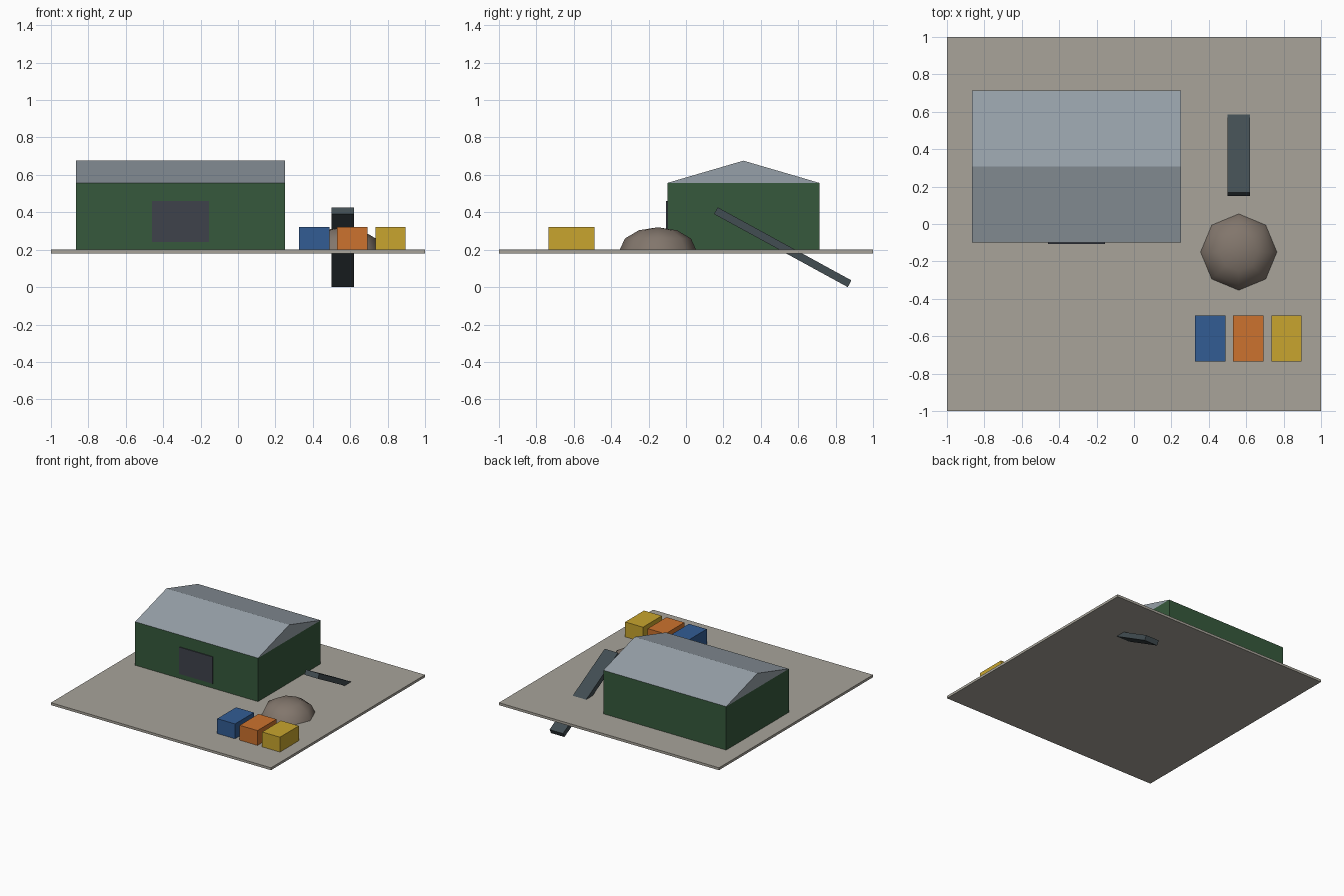
import bpy, bmesh, math
from mathutils import Matrix

if "Cube" in bpy.data.objects:
    bpy.data.objects.remove(bpy.data.objects["Cube"])


def material(name, rgb):
    """Flat material from 0-255 sRGB, stored as linear."""
    lin = [((c / 255 + 0.055) / 1.055) ** 2.4 for c in rgb]
    m = bpy.data.materials.new(name)
    m.diffuse_color = (*lin, 1)
    m.use_nodes = True
    m.node_tree.nodes["Principled BSDF"].inputs["Base Color"].default_value = m.diffuse_color
    return m


CONCRETE = material("concrete", (168, 164, 154))
GREEN = material("wall green", (54, 89, 60))
ROOF = material("roof grey", (150, 160, 168))
DOOR = material("door slate", (62, 66, 75))
BELT = material("belt dark grey", (66, 77, 82))
RUBBLE = material("rubble brown", (130, 118, 108))
BLUE = material("bin blue", (50, 92, 148))
ORANGE = material("bin orange", (204, 114, 46))
YELLOW = material("bin yellow", (200, 165, 46))


def finish(name, bm, mat):
    bmesh.ops.recalc_face_normals(bm, faces=bm.faces)
    me = bpy.data.meshes.new(name)
    bm.to_mesh(me)
    bm.free()
    me.materials.append(mat)
    ob = bpy.data.objects.new(name, me)
    bpy.context.collection.objects.link(ob)
    return ob


def box(name, x, y, z, mat):
    """Box from (min, max) ranges on each axis."""
    bm = bmesh.new()
    size = [b - a for a, b in (x, y, z)]
    mid = [(a + b) / 2 for a, b in (x, y, z)]
    bmesh.ops.create_cube(bm, size=1, matrix=Matrix.Translation(mid) @ Matrix.Diagonal((*size, 1)))
    return finish(name, bm, mat)


GROUND = 0.20
X0, X1, Y0, Y1, EAVE, RIDGE = -0.865, 0.252, -0.1, 0.714, 0.557, 0.676

# Yard slab
box("yard_slab", (-1, 1), (-1, 1), (0.18, GROUND), CONCRETE)

# Shed walls and door plate
box("shed_walls", (X0, X1), (Y0, Y1), (GROUND, EAVE), GREEN)
box("shed_door", (-0.46, -0.155), (Y0 - 0.007, Y0), (0.24, 0.46), DOOR)

# Gabled roof: triangle profile extruded along x
bm = bmesh.new()
profile = [(Y0, EAVE), (Y1, EAVE), ((Y0 + Y1) / 2, RIDGE)]
gable = bm.faces.new([bm.verts.new((X0, y, z)) for y, z in profile])
ext = bmesh.ops.extrude_face_region(bm, geom=[gable], use_keep_orig=True)
bmesh.ops.translate(bm, vec=(X1 - X0, 0, 0),
                    verts=[v for v in ext["geom"] if isinstance(v, bmesh.types.BMVert)])
finish("shed_roof", bm, ROOF)

# Sloping conveyor passing through the slab
conveyor = box("conveyor", (-0.061, 0.061), (-0.4075, 0.4075), (-0.0205, 0.0205), BELT)
conveyor.location = (0.56, 0.517, 0.2135)
conveyor.rotation_euler.x = -0.5

# Rubble heap: squashed half sphere
bm = bmesh.new()
bmesh.ops.create_uvsphere(bm, u_segments=8, v_segments=6, radius=1)
bmesh.ops.delete(bm, geom=[v for v in bm.verts if v.co.z < -0.01], context="VERTS")
bmesh.ops.holes_fill(bm, edges=[e for e in bm.edges if e.is_boundary], sides=0)
bmesh.ops.scale(bm, vec=(0.204, 0.204, 0.12), verts=bm.verts)
heap = finish("rubble_heap", bm, RUBBLE)
heap.location = (0.56, -0.15, GROUND)
bpy.context.view_layer.objects.active = heap
heap.select_set(True)
bpy.ops.object.shade_smooth_by_angle(angle=math.radians(65))

# Row of sorting bins
for i, (label, mat) in enumerate((("blue", BLUE), ("orange", ORANGE), ("yellow", YELLOW))):
    x = 0.407 + 0.204 * i
    box(label + "_bin", (x - 0.081, x + 0.081), (-0.735, -0.49), (GROUND, 0.322), mat)
